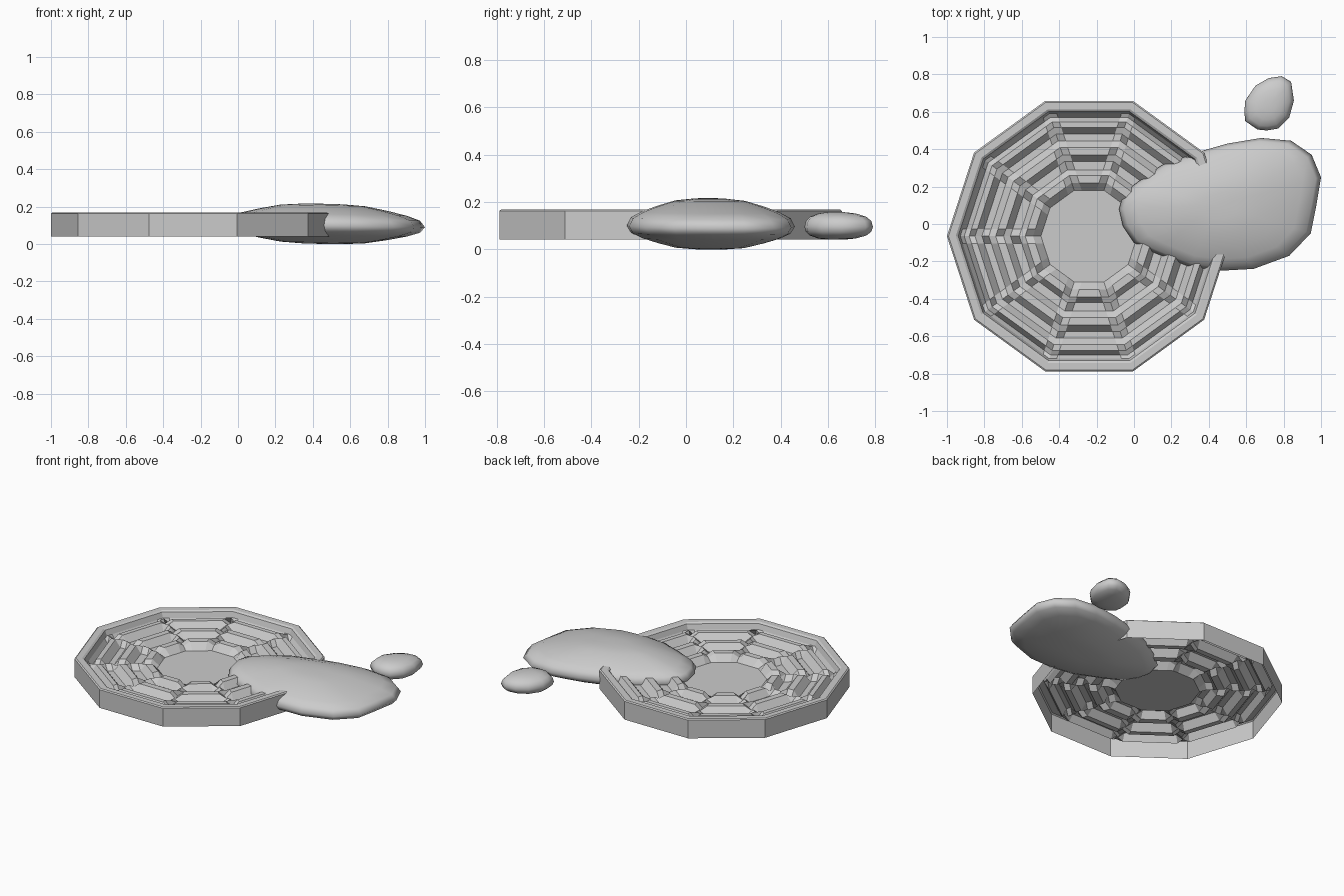
import bpy, bmesh, math
from mathutils import Vector

if "Cube" in bpy.data.objects:
    bpy.data.objects.remove(bpy.data.objects["Cube"])

SIDES = 10
CENTRE = Vector((-0.24, -0.065, 0))
LOW, HIGH, TOP, BASE = 0.095, 0.14, 0.168, 0.04


def finish(name, bm, smooth=False):
    bmesh.ops.recalc_face_normals(bm, faces=bm.faces[:])
    mesh = bpy.data.meshes.new(name)
    bm.to_mesh(mesh)
    bm.free()
    ob = bpy.data.objects.new(name, mesh)
    bpy.context.collection.objects.link(ob)
    for p in mesh.polygons:
        p.use_smooth = smooth
    return ob


def bridge(bm, a, b):
    n = len(a)
    for i in range(n):
        bm.faces.new((a[i], a[(i + 1) % n], b[(i + 1) % n], b[i]))


# woven tray: ten-sided sheet with stepped rings and crossing spokes
def decagon_row(bm, radius, z, spoke_z, knot):
    corners = [Vector((radius * math.cos(math.tau * i / SIDES),
                       radius * math.sin(math.tau * i / SIDES), 0)) for i in range(SIDES)]
    row = []
    for i, c in enumerate(corners):
        prev = (corners[i - 1] - c).normalized() * knot
        nxt = (corners[(i + 1) % SIDES] - c).normalized() * knot
        for off, h in ((prev, z), (Vector(), spoke_z), (nxt, z)):
            row.append(bm.verts.new(CENTRE + c + off + Vector((0, 0, h))))
    return row


bm = bmesh.new()
# (distance from centre to flat side, height, spoke height)
profile = [(0.245, LOW, LOW)]
apothems = [0.285, 0.325, 0.355, 0.40, 0.435, 0.475, 0.51, 0.545, 0.58, 0.61, 0.635]
for k, a in enumerate(apothems):
    up = k % 4 < 2
    profile.append((a, HIGH if up else LOW, LOW + 0.015 if up else HIGH - 0.01))
profile += [(0.655, 0.125, 0.125), (0.666, 0.16, 0.16), (0.678, TOP, TOP),
            (0.715, TOP, TOP), (0.723, TOP - 0.006, TOP - 0.006), (0.723, BASE, BASE)]
rows = [decagon_row(bm, a / math.cos(math.pi / SIDES), z, sz, 0.04) for a, z, sz in profile]
bm.faces.new(rows[0])
for a, b in zip(rows, rows[1:]):
    bridge(bm, a, b)
finish("woven_tray", bm)


# smooth pebble built from a plan outline and a half cross-section
def pebble(name, outline, centre, mid, up, down, section, tilt=0.0):
    bm = bmesh.new()
    c = Vector(centre)

    def ring(s, h):
        pts = [c + (Vector(p) - c) * s for p in outline]
        return [bm.verts.new((p.x, p.y, mid + h - tilt * (p.x - c.x))) for p in pts]

    levels = [(s, -down * h) for s, h in reversed(section)]
    levels += [(1.0, 0.0)] + [(s, up * h) for s, h in section]
    rings = [ring(s, h) for s, h in levels]
    for a, b in zip(rings, rings[1:]):
        bridge(bm, a, b)
    for r, h in ((rings[0], -down), (rings[-1], up)):
        tip = bm.verts.new((c.x, c.y, mid + h))
        for i in range(len(r)):
            bm.faces.new((r[i], r[(i + 1) % len(r)], tip))
    return finish(name, bm, True)


large_outline = [(-0.08, 0.08), (-0.06, 0.15), (0.0, 0.21), (0.15, 0.315), (0.36, 0.39),
                 (0.5, 0.43), (0.68, 0.46), (0.84, 0.445), (0.95, 0.37), (1.0, 0.25),
                 (0.975, 0.1), (0.945, -0.05), (0.83, -0.17), (0.64, -0.24), (0.46, -0.25),
                 (0.3, -0.23), (0.1, -0.15), (0.0, -0.10), (-0.06, -0.01)]
pebble("large_pebble", large_outline, (0.45, 0.1), 0.10, 0.115, 0.10,
       [(0.95, 0.3), (0.82, 0.52), (0.64, 0.72), (0.42, 0.92), (0.2, 0.99)], 0.02)

small_outline = [(0.59, 0.6), (0.595, 0.66), (0.65, 0.74), (0.72, 0.78), (0.79, 0.79),
                 (0.84, 0.76), (0.855, 0.66), (0.83, 0.57), (0.77, 0.51), (0.71, 0.5),
                 (0.66, 0.505), (0.595, 0.55)]
pebble("small_pebble", small_outline, (0.725, 0.63), 0.095, 0.062, 0.055,
       [(0.95, 0.4), (0.82, 0.68), (0.55, 0.9), (0.25, 0.99)])
